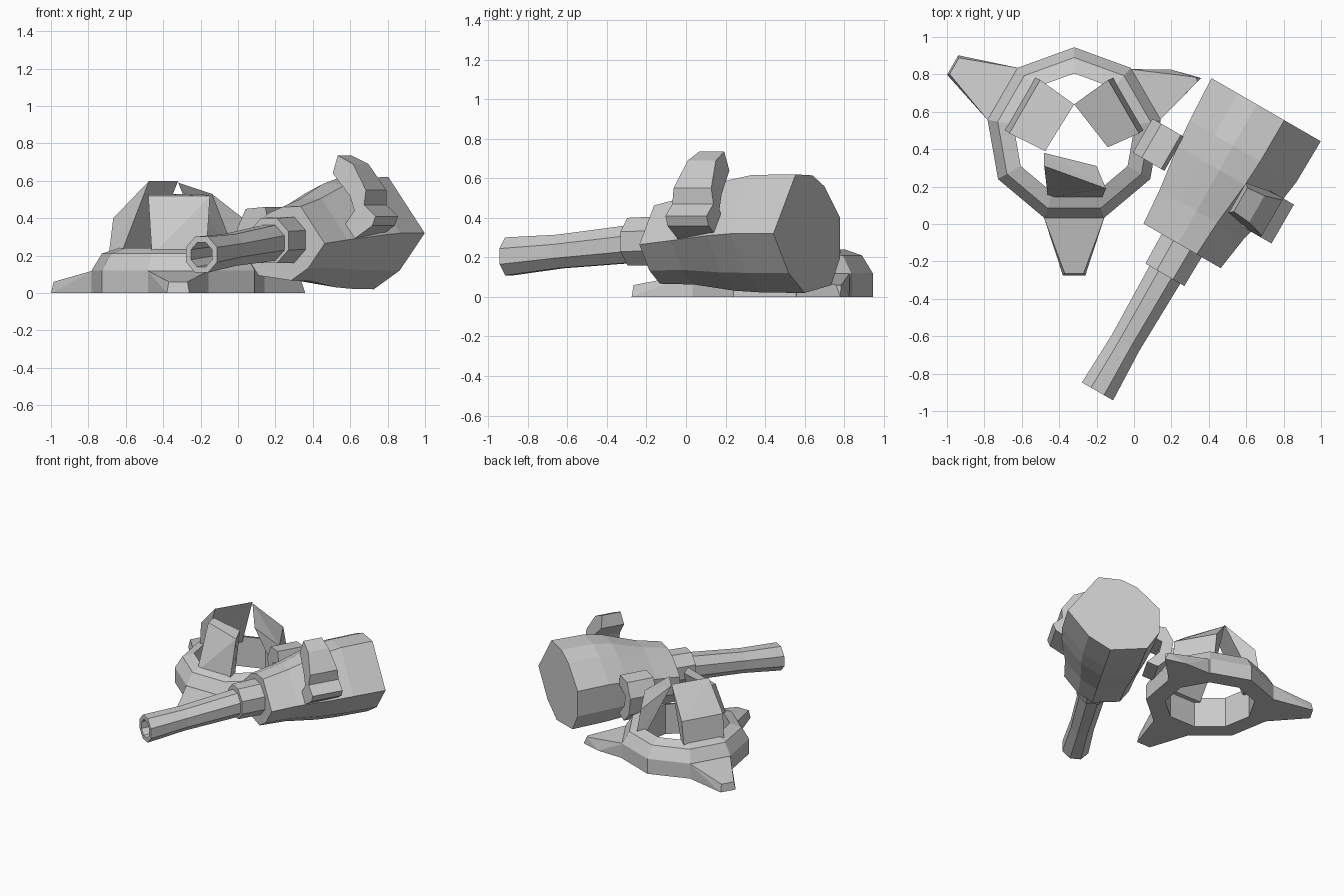
import bpy, bmesh
from math import sin, cos, radians, pi
from mathutils import Vector

if "Cube" in bpy.data.objects:
    bpy.data.objects.remove(bpy.data.objects["Cube"])


def finish(name, bm):
    bmesh.ops.recalc_face_normals(bm, faces=bm.faces)
    me = bpy.data.meshes.new(name)
    bm.to_mesh(me)
    bm.free()
    ob = bpy.data.objects.new(name, me)
    bpy.context.collection.objects.link(ob)
    return ob


def loft(name, rings, closed=False):
    """Skin a list of equal-length vertex loops; cap the ends unless closed."""
    bm = bmesh.new()
    loops = [[bm.verts.new(p) for p in r] for r in rings]
    n = len(loops[0])
    pairs = list(zip(loops, loops[1:]))
    if closed:
        pairs.append((loops[-1], loops[0]))
    for a, b in pairs:
        for i in range(n):
            j = (i + 1) % n
            bm.faces.new((a[i], a[j], b[j], b[i]))
    if not closed:
        bm.faces.new(loops[0])
        bm.faces.new(loops[-1])
    return finish(name, bm)


def hull(name, pts):
    bm = bmesh.new()
    for p in pts:
        bm.verts.new(p)
    bmesh.ops.convex_hull(bm, input=bm.verts)
    return finish(name, bm)


# Base ring, nine sided
C = Vector((-0.32, 0.475, 0))


def base(r, ang, z, side=0):
    a = radians(ang)
    return C + Vector((r * cos(a) - side * sin(a), r * sin(a) + side * cos(a), z))


profile = [(0.47, 0), (0.47, 0.12), (0.415, 0.21), (0.33, 0.24), (0.33, 0)]
loft("base_ring", [[base(r, 90 + 40 * k, z) for k in range(9)] for r, z in profile], True)

# Feet: two straight, one bent
for name, a in (("front_foot", 270), ("left_foot", 150)):
    hull(name, [base(0.43, a, z, s * 0.165) for z in (0, 0.12) for s in (-1, 1)]
         + [base(0.75, a, 0, s * 0.06) for s in (-1, 1)]
         + [base(0.74, a, 0.06, s * 0.05) for s in (-1, 1)])
hull("bent_foot", [base(0.43, 30, z, s * 0.16) for z in (0, 0.12) for s in (-1, 1)]
     + [(0.20, 0.825, 0), (0.36, 0.78, 0), (0.33, 0.785, 0.06), (0.34, 0.76, 0.06)])


# Broken wedge-shaped plates standing inside the ring
def plate(name, a, tops):
    hull(name, [base(r, a, z, s * w) for r, z, w in
                ((0.34, 0.18, 0.16), (0.27, 0.2, 0.15), (0.305, 0.40, 0.165)) for s in (-1, 1)] + tops)


plate("left_plate", 150, [(-0.32, 0.64, 0.60), (-0.475, 0.39, 0.60)])
plate("right_plate", 30, [(-0.14, 0.41, 0.53), (-0.32, 0.64, 0.59)])
hull("front_plate", [(x, y, 0.2) for x in (-0.46, -0.17) for y in (0.14, 0.20)]
     + [(-0.48, 0.31, 0.52), (-0.15, 0.19, 0.52), (-0.48, 0.38, 0.53), (-0.2, 0.31, 0.53)])

# Fallen gun: t runs along its axis from the muzzle, o is the sideways offset
M = Vector((-0.195, -0.895, 0))
AX = Vector((0.5, 0.866, 0))
SIDE = Vector((-0.866, 0.5, 0))


def gun(t, o, z):
    return M + AX * t + SIDE * o + Vector((0, 0, z))


def circ(t, r, zc):
    return [gun(t, r * cos(pi / 8 + k * pi / 4), zc + r * sin(pi / 8 + k * pi / 4)) for k in range(8)]


# Barrel with a bored muzzle, then its collar
loft("barrel", [circ(0.25, 0.065, 0.225), circ(0, 0.07, 0.205), circ(0, 0.104, 0.205),
                circ(0.3, 0.092, 0.23), circ(0.8, 0.105, 0.275)])
loft("barrel_collar", [circ(0.72, 0.13, 0.28), circ(0.96, 0.135, 0.285)])

# Dented body: one cross-section scaled along the axis, neck wider to the left
sec = [(-0.365, 0), (-0.14, 0.30), (0.03, 0.295), (0.15, 0.24), (0.31, 0.08),
       (0.31, -0.12), (0.22, -0.26), (-0.05, -0.30), (-0.21, -0.2)]
stations = [(0.90, 0.66, 0.76, 0.265), (1.10, 0.74, 0.81, 0.285), (1.35, 0.93, 0.92, 0.31),
            (1.50, 0.99, 0.96, 0.32), (1.755, 1.0, 1.0, 0.32)]
loft("gun_body", [[gun(t, o * (l if o > 0 else s), zc + z * s) for o, z in sec]
                  for t, s, l, zc in stations])

# Hooked side brackets, outlines extruded along the axis
right = [(-0.15, 0.735), (-0.25, 0.69), (-0.345, 0.55), (-0.34, 0.47), (-0.41, 0.41),
         (-0.39, 0.36), (-0.28, 0.29), (-0.17, 0.30), (-0.28, 0.44), (-0.25, 0.52), (-0.13, 0.64)]
left = [(0.30, 0.46), (0.42, 0.45), (0.475, 0.34), (0.45, 0.20), (0.36, 0.12),
        (0.28, 0.15), (0.37, 0.24), (0.39, 0.33), (0.28, 0.38)]
for name, path, t0, t1 in (("right_bracket", right, 1.15, 1.39), ("left_bracket", left, 1.20, 1.41)):
    # ends taper slightly toward the upper tip
    loft(name, [[gun(t + k * max(0, z - 0.5) * 0.2, o, z) for o, z in path]
                for t, k in ((t0, 1), (t1, -1))])
